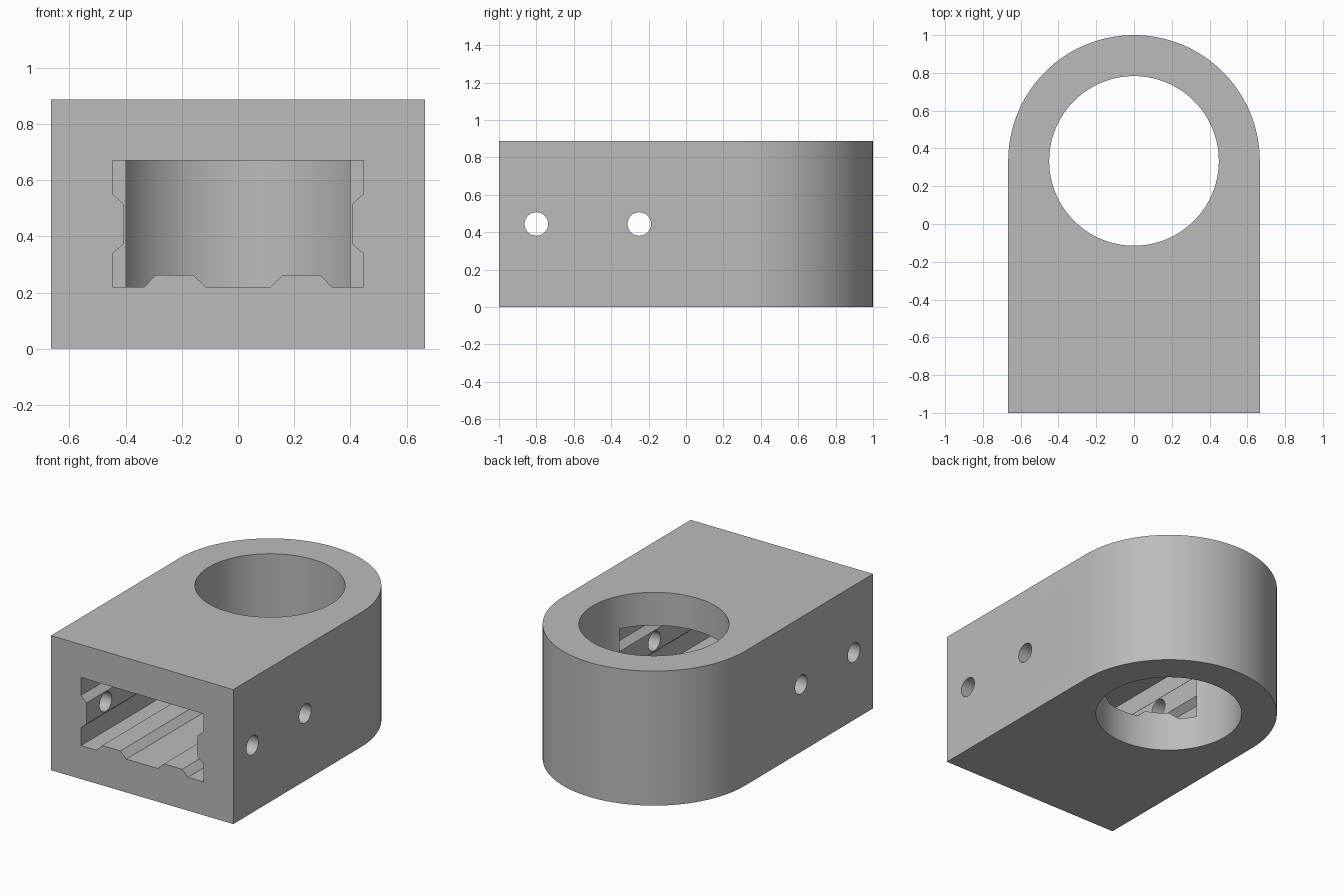
import bpy, bmesh
from math import pi, sin, cos
from mathutils import Matrix, Vector

cube = bpy.data.objects.get("Cube")
if cube:
    bpy.data.objects.remove(cube, do_unlink=True)

HALF_W, HEIGHT = 0.666, 0.888
BORE_Y, BORE_R = 0.334, 0.449
SLOT_END = 0.127
PIN_R = 0.063

grey = bpy.data.materials.new("plain grey")
grey.use_nodes = True
colour = (0.5, 0.5, 0.5, 1)
grey.diffuse_color = colour
grey.node_tree.nodes["Principled BSDF"].inputs["Base Color"].default_value = colour


def prism(name, points, sweep):
    """Closed outline swept along a vector."""
    bm = bmesh.new()
    face = bm.faces.new([bm.verts.new(p) for p in points])
    swept = bmesh.ops.extrude_face_region(bm, geom=[face])["geom"]
    bmesh.ops.translate(bm, vec=Vector(sweep),
                        verts=[v for v in swept if isinstance(v, bmesh.types.BMVert)])
    bmesh.ops.recalc_face_normals(bm, faces=bm.faces)
    mesh = bpy.data.meshes.new(name)
    bm.to_mesh(mesh)
    bm.free()
    mesh.materials.append(grey)
    obj = bpy.data.objects.new(name, mesh)
    bpy.context.collection.objects.link(obj)
    return obj


def arc(radius, start, end, steps):
    return [(radius * cos(start + (end - start) * i / steps),
             radius * sin(start + (end - start) * i / steps)) for i in range(steps + 1)]


def cut(target, cutter):
    cutter.hide_render = True
    mod = target.modifiers.new("cut", "BOOLEAN")
    mod.operation, mod.solver, mod.object = "DIFFERENCE", "EXACT", cutter
    bpy.context.view_layer.objects.active = target
    bpy.ops.object.modifier_apply(modifier=mod.name)
    bpy.data.objects.remove(cutter, do_unlink=True)


# Block with one rounded end
outline = [(-HALF_W, -1, 0), (HALF_W, -1, 0)]
outline += [(x, BORE_Y + y, 0) for x, y in arc(HALF_W, 0, pi, 64)]
body = prism("ring_socket_body", outline, (0, 0, HEIGHT))

# Vertical bore
ring = [(x, BORE_Y + y, -0.1) for x, y in arc(BORE_R, 0, 2 * pi, 128)[:-1]]
cut(body, prism("bore_cutter", ring, (0, 0, HEIGHT + 0.2)))

# Front slot: floor ridges and side rails, mirrored
half = [(0.115, 0.22), (0.159, 0.262), (0.293, 0.262), (0.334, 0.22), (0.447, 0.22),
        (0.447, 0.338), (0.406, 0.374), (0.406, 0.514), (0.447, 0.552), (0.447, 0.67)]
profile = half + [(-x, z) for x, z in reversed(half)]
cut(body, prism("slot_cutter", [(x, -1.1, z) for x, z in profile], (0, SLOT_END + 1.1, 0)))

# Cross pin holes through both side walls
for y in (-0.8, -0.25):
    circle = [(-1, y + a, HEIGHT / 2 + b) for a, b in arc(PIN_R, 0, 2 * pi, 48)[:-1]]
    cut(body, prism("pin_cutter", circle, (2, 0, 0)))

bpy.ops.object.select_all(action="DESELECT")
body.select_set(True)
bpy.context.view_layer.objects.active = body
bpy.ops.object.shade_smooth_by_angle(angle=pi / 6)
